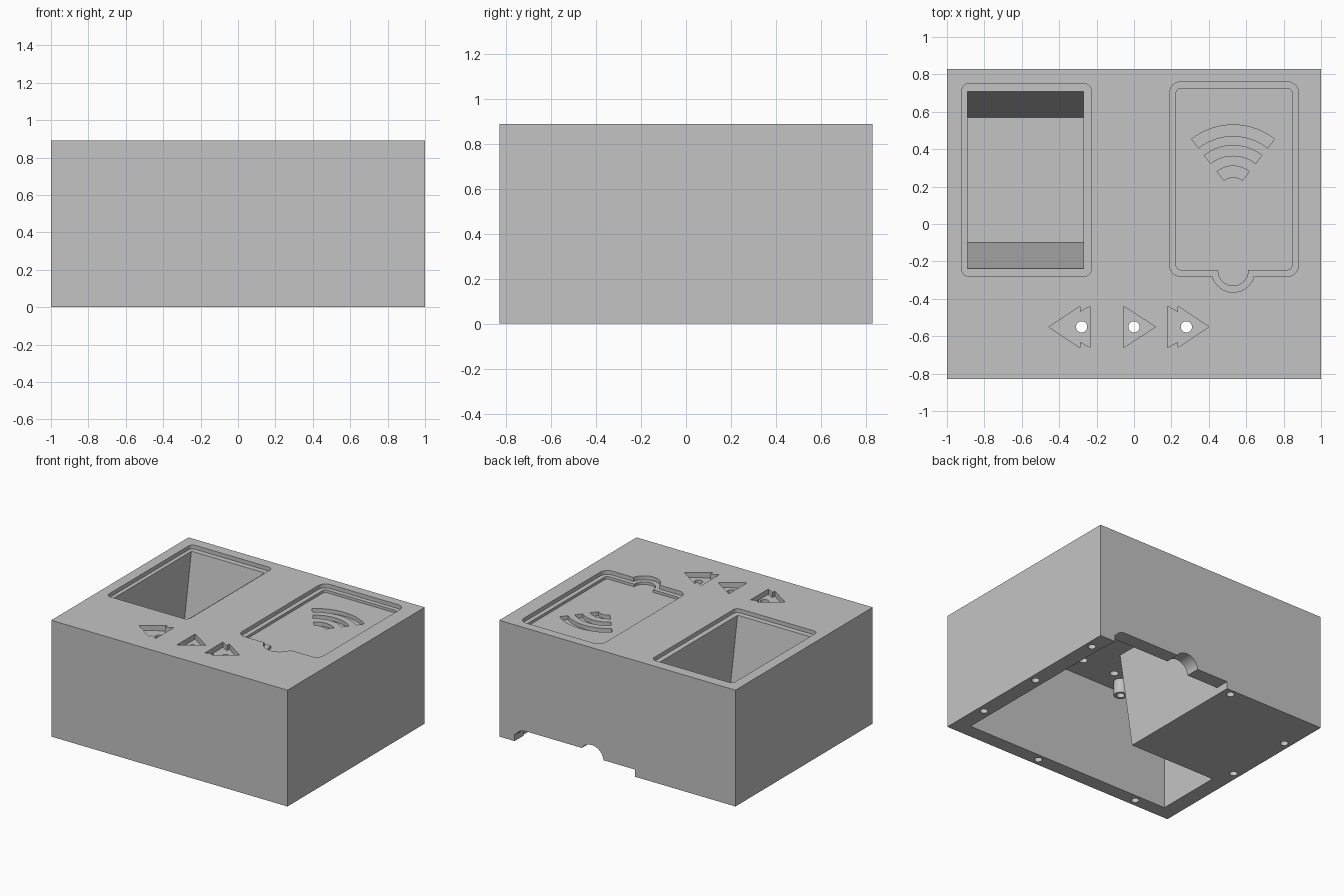
import bpy, bmesh
from math import sin, cos, pi, radians

if "Cube" in bpy.data.objects:
    bpy.data.objects.remove(bpy.data.objects["Cube"], do_unlink=True)

grey = bpy.data.materials.new("plain_grey")
grey.use_nodes = True
colour = (0.55, 0.55, 0.55, 1)
grey.diffuse_color = colour
grey.node_tree.nodes["Principled BSDF"].inputs["Base Color"].default_value = colour

W, D, H = 1.0, 0.83, 0.89      # half width, half depth, height
CEILING = 0.78                 # underside of the top plate
LEDGE, FLOOR = H - 0.03, H - 0.05


def prism(name, points, lo, hi, axis="z"):
    """Extrude a 2D outline along an axis (x: points are y,z; y: points are x,z)."""
    def place(p, t):
        return {"x": (t, *p), "y": (p[0], t, p[1]), "z": (*p, t)}[axis]
    bm = bmesh.new()
    a = [bm.verts.new(place(p, lo)) for p in points]
    b = [bm.verts.new(place(p, hi)) for p in points]
    bm.faces.new(a)
    bm.faces.new(b)
    for i in range(len(points)):
        j = (i + 1) % len(points)
        bm.faces.new((a[i], a[j], b[j], b[i]))
    bmesh.ops.recalc_face_normals(bm, faces=bm.faces)
    mesh = bpy.data.meshes.new(name)
    bm.to_mesh(mesh)
    bm.free()
    mesh.materials.append(grey)
    ob = bpy.data.objects.new(name, mesh)
    bpy.context.collection.objects.link(ob)
    return ob


def cut(target, *shape):
    """Subtract a prism from the target and discard the cutter."""
    cutter = prism("cutter", *shape)
    cutter.hide_render = True
    mod = target.modifiers.new("cut", "BOOLEAN")
    mod.operation, mod.solver, mod.object = "DIFFERENCE", "EXACT", cutter
    bpy.context.view_layer.objects.active = target
    bpy.ops.object.modifier_apply(modifier=mod.name)
    bpy.data.objects.remove(cutter, do_unlink=True)


def arc(x, y, r, start, end, n=12):
    steps = [radians(start + (end - start) * i / n) for i in range(n + 1)]
    return [(x + r * cos(t), y + r * sin(t)) for t in steps]


def circle(x, y, r, n=32):
    return arc(x, y, r, 0, 360, n)[:-1]


def rect(x0, x1, y0, y1):
    return [(x0, y0), (x1, y0), (x1, y1), (x0, y1)]


def round_rect(x0, x1, y0, y1, r):
    return (arc(x1 - r, y1 - r, r, 0, 90, 6) + arc(x0 + r, y1 - r, r, 90, 180, 6)
            + arc(x0 + r, y0 + r, r, 180, 270, 6) + arc(x1 - r, y0 + r, r, 270, 360, 6))


# Outer housing
body = prism("housing", rect(-W, W, -D, D), 0, H)

# Hollow underside: electronics bay and the space in front of the sloped well
cut(body, rect(-0.15, 0.88, -0.72, 0.72), -0.1, CEILING)
cut(body, [(-0.72, -0.06), (-0.19, -0.06), (-0.33, CEILING), (-0.72, CEILING)],
    -0.88, -0.1, "x")

# Cable openings through the bottom of the back wall
cut(body, rect(-0.15, 0.87, -0.1, 0.055), 0.6, 1, "y")
cut(body, [(0.25, -0.1), (0.87, -0.1)] + arc(0.78, 0.01, 0.09, 0, 90) + [(0.25, 0.10)],
    0.6, 1, "y")
cut(body, circle(0.217, 0.045, 0.1), 0.6, 1, "y")

# Deep well with sloped ends, surrounded by a shallow ledge
cut(body, round_rect(-0.92, -0.23, -0.28, 0.75, 0.035), LEDGE, 1)
cut(body, [(-0.24, H - 0.02), (-0.10, 0.05), (0.57, 0.05), (0.71, H - 0.02)],
    -0.89, -0.27, "x")

# Stepped pad pocket with a finger notch at its front
for inset, depth in ((0, LEDGE), (0.035, FLOOR)):
    cut(body, round_rect(0.19 + inset, 0.88 - inset, -0.28 + inset, 0.76 - inset,
                         0.06 - inset), depth, 1)
    cut(body, circle(0.53, -0.25, 0.115 - inset), depth, 1)

# Wireless symbol sunk into the pad
for outer, inner in ((0.36, 0.30), (0.25, 0.195), (0.14, 0.08)):
    band = arc(0.53, 0.17, outer, 52, 128, 20) + arc(0.53, 0.17, inner, 128, 52, 20)
    cut(body, band, FLOOR - 0.03, 1)

# Sunken control arrows, each with a through hole
Y = -0.55


def double_arrow(side):
    half = [(0.18, 0.11), (0.235, 0.08), (0.235, 0.11)]
    outline = half + [(0.40, 0)] + [(x, -y) for x, y in reversed(half)]
    return [(side * x - (0.055 if side < 0 else 0), Y + y) for x, y in outline]


cut(body, double_arrow(1), H - 0.04, 1)
cut(body, double_arrow(-1), H - 0.04, 1)
cut(body, [(-0.055, Y - 0.11), (0.115, Y), (-0.055, Y + 0.11)], H - 0.04, 1)
for x in (-0.28, 0, 0.28):
    cut(body, circle(x, Y, 0.03), CEILING - 0.05, 1)

# Screw holes around the bottom rim
for x, y in ((0.945, -0.50), (0.945, 0.06), (0.945, 0.67), (-0.22, 0.78),
             (-0.945, 0.50), (-0.945, -0.05), (-0.66, -0.775), (0.22, -0.775)):
    cut(body, circle(x, y, 0.028, 20), -0.1, 0.1)

# Mounting posts hanging from the ceiling
posts = []
for x, side in ((0.39, "left"), (-0.39, "right")):
    post = prism(side + "_mounting_post", circle(x, -0.61, 0.048), 0.67, CEILING + 0.005)
    cut(post, circle(x, -0.61, 0.028), 0.6, CEILING - 0.01)
    posts.append(post)

# Smooth the round walls, keep the edges crisp
bpy.ops.object.select_all(action="DESELECT")
for ob in [body] + posts:
    ob.select_set(True)
bpy.context.view_layer.objects.active = body
bpy.ops.object.shade_smooth_by_angle(angle=radians(25))
